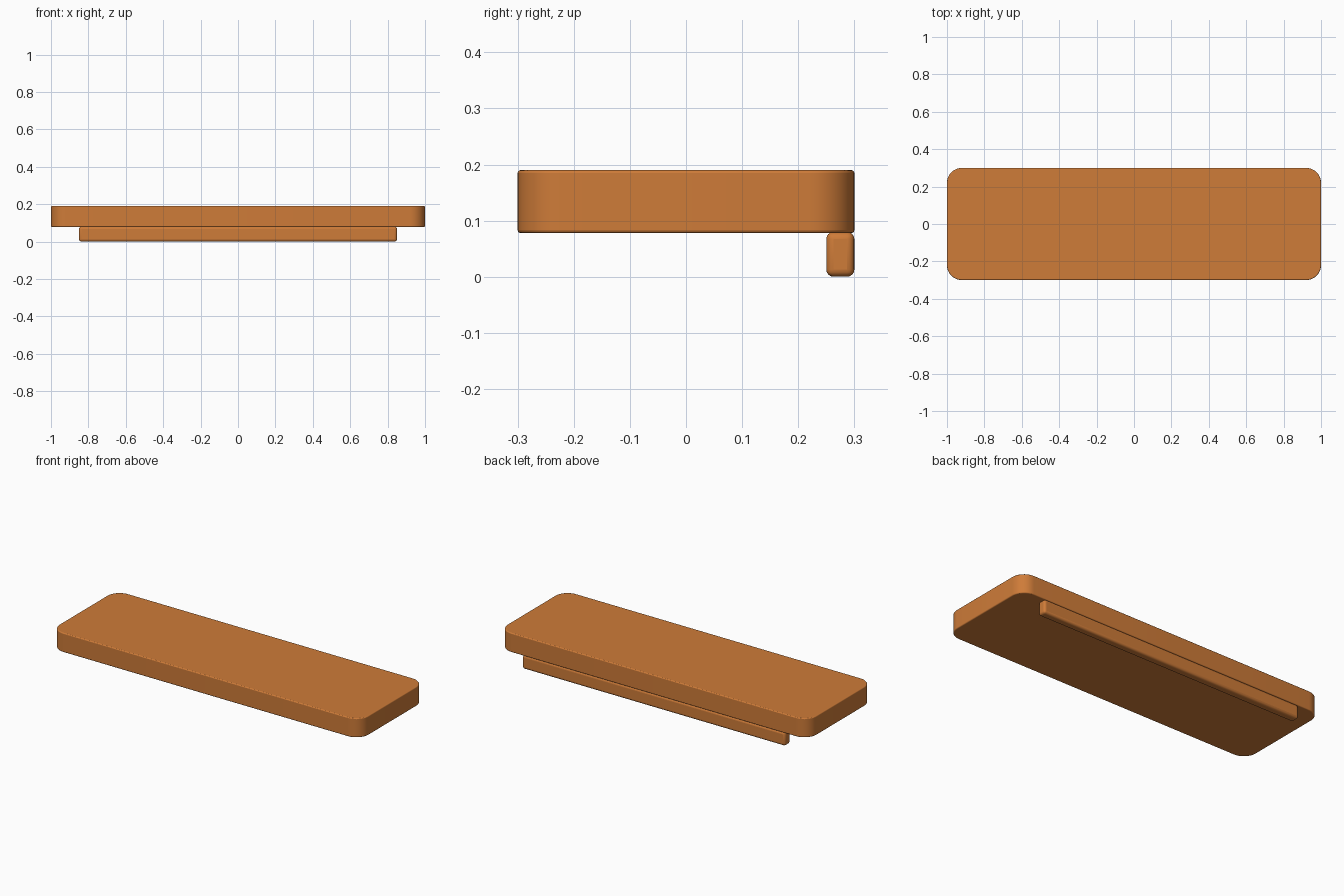
import bpy
import bmesh
from math import radians

if "Cube" in bpy.data.objects:
    bpy.data.objects.remove(bpy.data.objects["Cube"])

wood = bpy.data.materials.new("warm_orange_wood")
wood.diffuse_color = (0.62, 0.20, 0.04, 1.0)
wood.use_nodes = True
wood.node_tree.nodes["Principled BSDF"].inputs["Base Color"].default_value = wood.diffuse_color


def rounded_box(name, lo, hi, corner, edge, segments):
    """Box between two corners, with rounded upright corners and softened edges."""
    bm = bmesh.new()
    bmesh.ops.create_cube(bm, size=1.0)
    for v in bm.verts:
        v.co = [(lo[i] + hi[i]) / 2 + v.co[i] * (hi[i] - lo[i]) for i in range(3)]
    if corner:
        upright = [e for e in bm.edges
                   if abs(e.verts[0].co.z - e.verts[1].co.z) > 1e-4]
        bmesh.ops.bevel(bm, geom=upright, offset=corner, offset_type='OFFSET',
                        segments=10, profile=0.5, affect='EDGES')
    mesh = bpy.data.meshes.new(name)
    bm.to_mesh(mesh)
    bm.free()
    mesh.materials.append(wood)
    obj = bpy.data.objects.new(name, mesh)
    bpy.context.collection.objects.link(obj)

    soften = obj.modifiers.new("soft_edges", 'BEVEL')
    soften.width = edge
    soften.segments = segments
    soften.limit_method = 'ANGLE'
    soften.angle_limit = radians(40)

    bpy.ops.object.select_all(action='DESELECT')
    obj.select_set(True)
    bpy.context.view_layer.objects.active = obj
    bpy.ops.object.shade_smooth_by_angle(angle=radians(35))
    return obj


# Board with rounded corners
rounded_box("shelf_board", (-1.0, -0.30, 0.078), (1.0, 0.30, 0.19), 0.08, 0.005, 3)

# Mounting rail under the back edge
rounded_box("back_rail", (-0.85, 0.25, 0.0), (0.85, 0.30, 0.08), 0.0, 0.013, 4)
